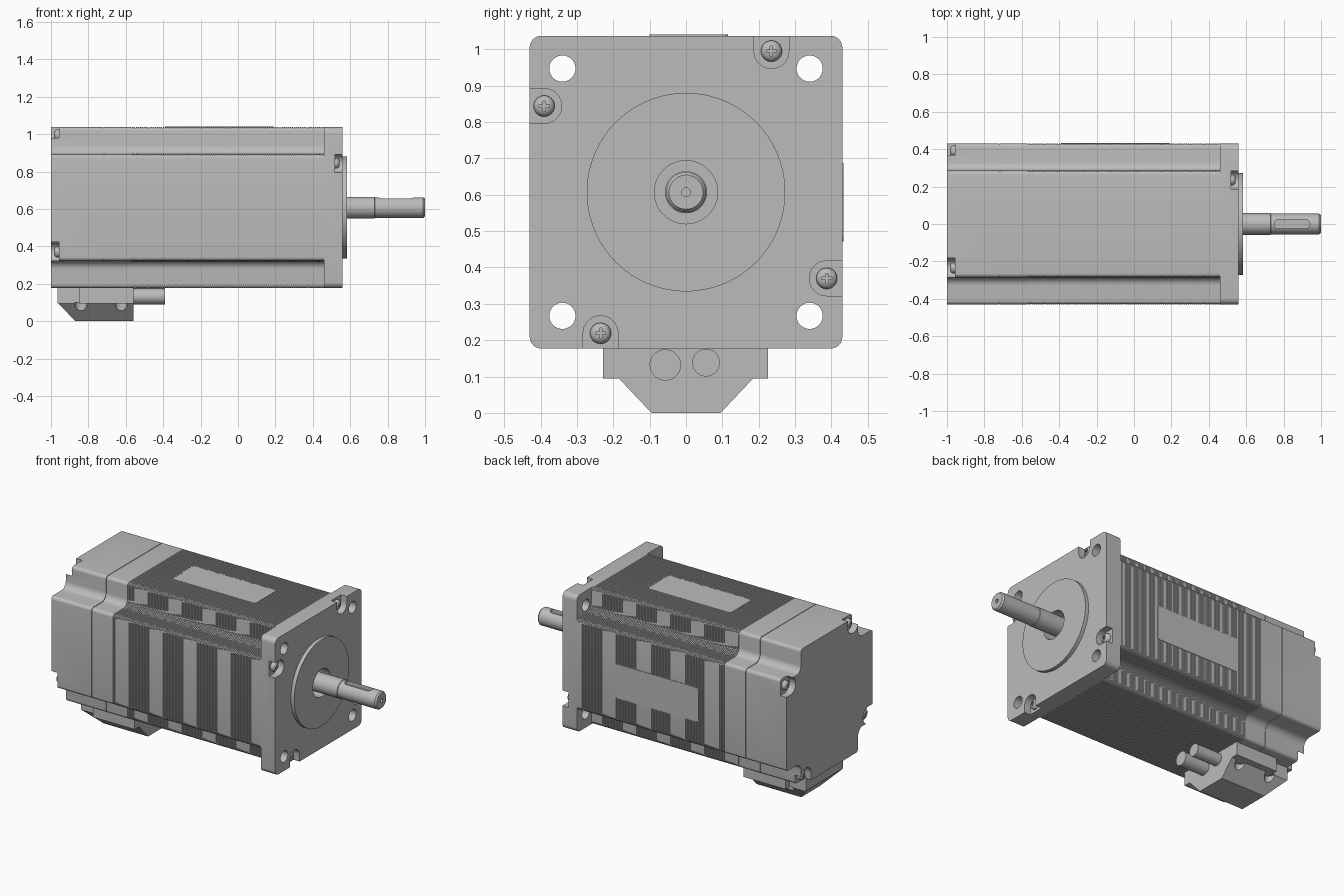
import bpy, bmesh
from math import sin, cos, pi, radians, atan2
from mathutils import Vector, Matrix

if "Cube" in bpy.data.objects:
    bpy.data.objects.remove(bpy.data.objects["Cube"])

C = 0.607      # height of the motor axis
H = 0.43       # half width of the square section
NOTCH = 0.285  # inner edge of the corner notches

metal = bpy.data.materials.new("grey metal")
metal.use_nodes = True
GREY = (0.5, 0.5, 0.5, 1)
metal.diffuse_color = GREY
metal.node_tree.nodes["Principled BSDF"].inputs["Base Color"].default_value = GREY

MAPS = {"X": lambda t, a, b: (t, a, b),
        "Y": lambda t, a, b: (a, t, b),
        "Z": lambda t, a, b: (a, b, t)}


def loft(name, sections, axis="X", z0=0.0):
    """Skin a list of (position, outline) sections along an axis."""
    bm = bmesh.new()
    rings = []
    for t, outline in sections:
        ring = []
        for a, b in outline:
            v = Vector(MAPS[axis](t, a, b))
            v.z += z0
            ring.append(bm.verts.new(v))
        rings.append(ring)
    n = len(rings[0])
    for r, s in zip(rings, rings[1:]):
        for i in range(n):
            j = (i + 1) % n
            bm.faces.new((r[i], r[j], s[j], s[i]))
    bm.faces.new(rings[0])
    bm.faces.new(rings[-1])
    bmesh.ops.recalc_face_normals(bm, faces=bm.faces)
    mesh = bpy.data.meshes.new(name)
    bm.to_mesh(mesh)
    bm.free()
    mesh.materials.append(metal)
    ob = bpy.data.objects.new(name, mesh)
    bpy.context.collection.objects.link(ob)
    return ob


def prism(name, outline, t0, t1, axis="X", z0=0.0):
    return loft(name, [(t0, outline), (t1, outline)], axis, z0)


def circle(r, cx=0.0, cy=0.0, n=48):
    return [(cx + r * cos(2 * pi * i / n), cy + r * sin(2 * pi * i / n)) for i in range(n)]


def rect(x0, x1, y0, y1):
    return [(x0, y0), (x1, y0), (x1, y1), (x0, y1)]


def rounded(corners, n=6):
    """Outline from (x, y, radius) corners, each replaced by an arc."""
    out = []
    for i, (x, y, r) in enumerate(corners):
        p = Vector((x, y))
        u = (Vector(corners[i - 1][:2]) - p).normalized()
        v = (Vector(corners[(i + 1) % len(corners)][:2]) - p).normalized()
        half = u.angle(v) / 2
        mid = p + (u + v).normalized() * r / sin(half)
        d = r * cos(half) / sin(half)
        a, b = p + u * d - mid, p + v * d - mid
        a0 = atan2(a.y, a.x)
        sweep = (atan2(b.y, b.x) - a0 + pi) % (2 * pi) - pi
        for k in range(n + 1):
            t = a0 + sweep * k / n
            out.append((mid.x + r * cos(t), mid.y + r * sin(t)))
    return out


def rounded_rect(x0, x1, y0, y1, r):
    return rounded([(x, y, r) for x, y in rect(x0, x1, y0, y1)])


def cut(target, cutters, keep=False):
    bpy.context.view_layer.objects.active = target
    for c in cutters:
        mod = target.modifiers.new("cut", "BOOLEAN")
        mod.operation = "DIFFERENCE"
        mod.solver = "EXACT"
        mod.object = c
        bpy.ops.object.modifier_apply(modifier=mod.name)
        if not keep:
            bpy.data.objects.remove(c)


def body_outline(inset=0.0):
    """Square section with a filleted notch at every corner."""
    h, k = H - inset, NOTCH - inset
    corners = []
    for q in range(4):
        m = Matrix.Rotation(q * pi / 2, 2)
        for x, y, r in ((h, k, 0.02), (k, k, 0.045), (k, h, 0.02)):
            p = m @ Vector((x, y))
            corners.append((p.x, p.y, r))
    return rounded(corners)


def pocket(y, z, r, x0, x1):
    """U-shaped cutter opening to the nearest side."""
    out = Vector((0, 1 if z > 0 else -1)) if abs(z) > abs(y) else Vector((1 if y > 0 else -1, 0))
    a0 = atan2(out.y, out.x) + pi / 2
    pts = [(y + r * cos(a0 + pi * i / 16), z + r * sin(a0 + pi * i / 16)) for i in range(17)]
    side = Vector((-out.y, out.x)) * r
    c = Vector((y, z)) + out * 0.15
    return prism("pocket_cutter", pts + [tuple(c - side), tuple(c + side)], x0, x1, "X", C)


# Laminated stack: smooth collar, then fine grooves up to the flange
full, inner = body_outline(), body_outline(0.003)
sections = [(-0.73, inner), (-0.716, inner), (-0.716, full)]
COUNT = 100
START, END = -0.57, 0.46
pitch = (END - START) / COUNT
for i in range(COUNT):
    x = START + i * pitch
    sections += [(x, full), (x, inner), (x + 0.003, inner), (x + 0.003, full)]
sections.append((END, full))
loft("laminated_body", sections, "X", C)

# Rear cap with screw pockets
SCREWS = [(0.235, 0.388), (-0.39, 0.237), (0.387, -0.237), (-0.235, -0.388)]
rear = prism("rear_cap", full, -1, -0.72, "X", C)
cut(rear, [pocket(-y, z, 0.053, -1.1, -0.958) for y, z in SCREWS])

# Front flange with mounting holes, pockets and shaft bore
flange = prism("front_flange", rounded_rect(-H, H, -H, H, 0.032), END, 0.56, "X", C)
pilot = prism("pilot_disc", circle(0.273, n=96), 0.545, 0.583, "X", C)
holes = [prism("hole_cutter", circle(0.036, sy * 0.34, sz * 0.34), 0.4, 0.7, "X", C)
         for sy in (-1, 1) for sz in (-1, 1)]
cut(flange, holes + [pocket(y, z, 0.048, 0.518, 0.7) for y, z in SCREWS])
bore = prism("bore_cutter", circle(0.087), 0.5, 0.7, "X", C)
cut(flange, [bore], keep=True)
cut(pilot, [bore])

# Stepped shaft with keyway and centre hole
shaft = loft("shaft", [(x, circle(r)) for x, r in
             ((0.48, 0.058), (0.73, 0.058), (0.732, 0.055), (0.99, 0.055), (1.0, 0.047))], "X", C)
cut(shaft, [prism("keyway_cutter", rounded_rect(0.75, 0.94, -0.025, 0.025, 0.0249), 0.025, 0.1, "Z", C),
            prism("centre_cutter", circle(0.012, n=24), 0.97, 1.1, "X", C)])

# Domed cross-head screws at both ends
screw = loft("screw", [(x, circle(r, n=32)) for x, r in
             ((-0.01, 0.029), (0.008, 0.029), (0.016, 0.025), (0.022, 0.017), (0.024, 0.008))])
w, l = 0.0035, 0.014
cross = [(w, w), (w, l), (-w, l), (-w, w), (-l, w), (-l, -w),
         (-w, -w), (-w, -l), (w, -l), (w, -w), (l, -w), (l, w)]
cut(screw, [prism("cross_cutter", cross, 0.010, 0.05)])
for i, (y, z) in enumerate(SCREWS):
    front = screw if i == 0 else screw.copy()
    back = screw.copy()
    front.name, back.name = f"front_screw_{i + 1}", f"rear_screw_{i + 1}"
    front.location = (0.52, y, C + z)
    back.location = (-0.96, -y, C + z)
    back.rotation_euler.z = pi
    for ob in (front, back):
        if ob is not screw:
            bpy.context.collection.objects.link(ob)

# Smooth label plates on the top and the rear side
prism("top_label", rounded_rect(-0.39, 0.19, -0.1, 0.115, 0.015), H - 0.004, H + 0.003, "Z", C)
prism("side_label", rounded_rect(-0.39, 0.19, -0.135, 0.08, 0.015), H - 0.004, H + 0.003, "Y", C)

# Cable outlet under the rear cap
outlet = prism("cable_outlet", [(-0.185, 0.19), (-0.185, 0.095), (-0.095, 0),
                                (0.095, 0), (0.185, 0.095), (0.185, 0.19)], -0.965, -0.56)
cutters = [prism("slope_cutter", [(-0.975, 0.11), (-0.86, -0.01), (-1.1, -0.01), (-1.1, 0.11)],
                 -0.4, 0.4, "Y")]
cutters += [prism("screw_well_cutter", circle(0.032, x, y, 32), -0.05, 0.1, "Z")
            for x in (-0.84, -0.625) for y in (-0.18, 0.18)]
cut(outlet, cutters)
prism("outlet_flange", rect(-0.85, -0.56, -0.228, 0.226), 0.095, 0.19, "Z")
prism("cable_large", circle(0.043, -0.057, 0.132), -0.6, -0.39)
prism("cable_small", circle(0.038, 0.055, 0.138), -0.6, -0.39)

# Smooth the round parts, keep edges sharp
bpy.ops.object.select_all(action="DESELECT")
for ob in bpy.context.collection.objects:
    if ob.type == "MESH" and metal.name in ob.data.materials:
        ob.select_set(True)
        bpy.context.view_layer.objects.active = ob
bpy.ops.object.shade_smooth_by_angle(angle=radians(30))
